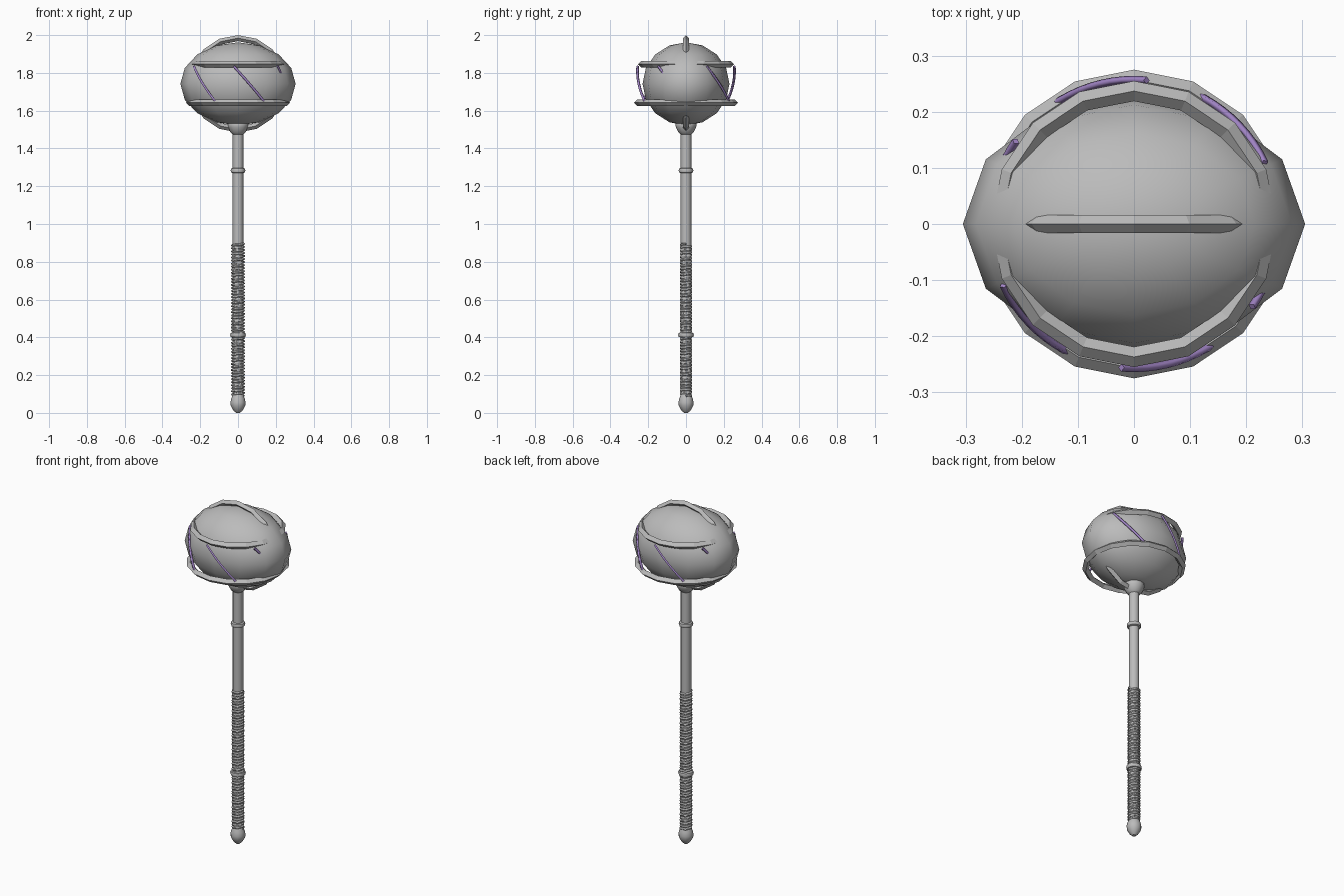
import bpy, math

cube = bpy.data.objects.get("Cube")
if cube:
    bpy.data.objects.remove(cube, do_unlink=True)

HEAD_Z = 1.742


def material(name, rgb):
    m = bpy.data.materials.new(name)
    m.use_nodes = True
    m.diffuse_color = (*rgb, 1)
    bsdf = next(n for n in m.node_tree.nodes if n.type == 'BSDF_PRINCIPLED')
    bsdf.inputs["Base Color"].default_value = (*rgb, 1)
    return m


STEEL = material("grey steel", (0.5, 0.5, 0.5))
PURPLE = material("purple", (0.37, 0.24, 0.58))


def finish(name, mat):
    ob = bpy.context.object
    ob.name = name
    ob.data.materials.append(mat)
    return ob


def lathe(name, profile, sides=12):
    """Turn (radius, height) pairs round the z axis, with closed ends."""
    verts = [(r * math.cos(math.tau * i / sides), r * math.sin(math.tau * i / sides), z)
             for r, z in profile for i in range(sides)]
    faces = [(k * sides + i, k * sides + (i + 1) % sides,
              (k + 1) * sides + (i + 1) % sides, (k + 1) * sides + i)
             for k in range(len(profile) - 1) for i in range(sides)]
    faces.append(tuple(reversed(range(sides))))
    faces.append(tuple(range(len(verts) - sides, len(verts))))
    mesh = bpy.data.meshes.new(name)
    mesh.from_pydata(verts, [], faces)
    ob = bpy.data.objects.new(name, mesh)
    bpy.context.collection.objects.link(ob)
    bpy.ops.object.select_all(action='DESELECT')
    ob.select_set(True)
    bpy.context.view_layer.objects.active = ob
    bpy.ops.object.shade_smooth_by_angle(angle=math.radians(40))
    return finish(name, STEEL)


def band(name, radius, thickness, z, rotation=(0, 0, 0)):
    """Ring with a diamond cross-section."""
    bpy.ops.mesh.primitive_torus_add(major_segments=16, minor_segments=4,
                                     major_radius=radius, minor_radius=thickness,
                                     location=(0, 0, z), rotation=rotation)
    return finish(name, STEEL)


def helix(name, mat, radius, thickness, z0, z1, a0, a1, steps):
    """Square rod winding round the z axis."""
    curve = bpy.data.curves.new(name, 'CURVE')
    curve.dimensions = '3D'
    curve.bevel_depth = thickness
    curve.bevel_resolution = 0
    curve.use_fill_caps = True
    spline = curve.splines.new('POLY')
    spline.points.add(steps)
    for i, p in enumerate(spline.points):
        t = i / steps
        a = a0 + (a1 - a0) * t
        p.co = (radius * math.cos(a), radius * math.sin(a), z0 + (z1 - z0) * t, 1)
    ob = bpy.data.objects.new(name, curve)
    bpy.context.collection.objects.link(ob)
    curve.materials.append(mat)
    return ob


# Head
bpy.ops.mesh.primitive_uv_sphere_add(segments=12, ring_count=8, radius=1,
                                     location=(0, 0, HEAD_Z))
head = finish("head", STEEL)
head.scale = (0.305, 0.23, 0.22)
bpy.ops.object.shade_smooth()

# Bands round the head
band("lower_band", 0.257, 0.018, 1.642)
band("upper_band", 0.237, 0.018, 1.846)
band("vertical_band", 0.242, 0.016, HEAD_Z, (math.pi / 2, 0, 0))

# Slanted rods between the bands
for k in range(6):
    start = math.radians(-95 + 60 * k)
    helix(f"purple_rod_{k + 1}", PURPLE, 0.257, 0.007, 1.835, 1.65,
          start, start + math.radians(37), 8)

# Handle: shaft, collar, trim rings and pommel
lathe("shaft", [(0.028, 0.06), (0.028, 1.54)])
lathe("collar", [(0.028, 1.475), (0.04, 1.485), (0.054, 1.513), (0.056, 1.53), (0.045, 1.55)])
for name, z, r in (("upper_trim_ring", 1.283, 0.039), ("lower_trim_ring", 0.413, 0.042)):
    lathe(name, [(0.027, z - 0.014), (r - 0.003, z - 0.01), (r, z),
                 (r - 0.003, z + 0.01), (0.027, z + 0.014)])
lathe("pommel", [(0.01, 0.0), (0.024, 0.012), (0.038, 0.037), (0.04, 0.055),
                 (0.036, 0.075), (0.028, 0.095)])

# Grip wrap
TURNS = 50
helix("grip_wrap", STEEL, 0.032, 0.006, 0.09, 0.895, 0, math.tau * TURNS, TURNS * 6)
